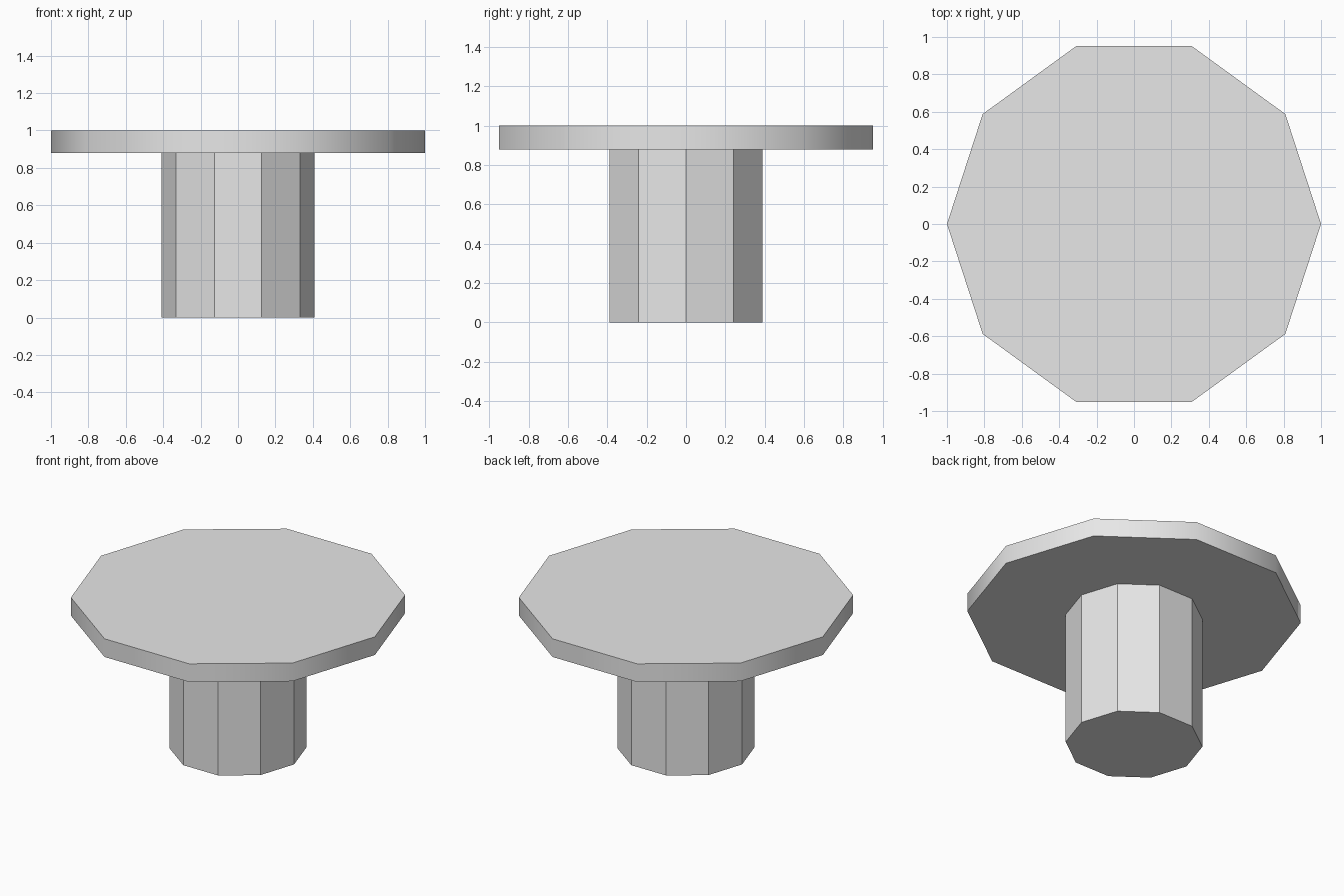
import bpy
import bmesh
from math import cos, sin, tau, radians

cube = bpy.data.objects.get("Cube")
if cube:
    bpy.data.objects.remove(cube, do_unlink=True)

SIDES = 10

# One plain grey for the whole table
grey = bpy.data.materials.new("light_grey")
grey.use_nodes = True
colour = (0.8, 0.8, 0.8, 1.0)
grey.diffuse_color = colour
grey.node_tree.nodes["Principled BSDF"].inputs["Base Color"].default_value = colour


def prism(name, radius, bottom, top):
    """Upright ten-sided prism with a corner on the +x axis."""
    bm = bmesh.new()
    ring = [bm.verts.new((radius * cos(tau * i / SIDES),
                          radius * sin(tau * i / SIDES), bottom))
            for i in range(SIDES)]
    base = bm.faces.new(ring)
    cap = bmesh.ops.extrude_face_region(bm, geom=[base], use_keep_orig=True)
    verts = [g for g in cap["geom"] if isinstance(g, bmesh.types.BMVert)]
    bmesh.ops.translate(bm, verts=verts, vec=(0, 0, top - bottom))
    bmesh.ops.recalc_face_normals(bm, faces=bm.faces)
    mesh = bpy.data.meshes.new(name)
    bm.to_mesh(mesh)
    bm.free()
    mesh.materials.append(grey)
    obj = bpy.data.objects.new(name, mesh)
    bpy.context.collection.objects.link(obj)
    return obj


# Faceted pedestal
prism("pedestal", 0.41, 0, 0.88)

# Table top with a smooth rim and crisp cap edges
table_top = prism("table_top", 1, 0.88, 1)
bpy.ops.object.select_all(action="DESELECT")
table_top.select_set(True)
bpy.context.view_layer.objects.active = table_top
bpy.ops.object.shade_smooth_by_angle(angle=radians(40))
